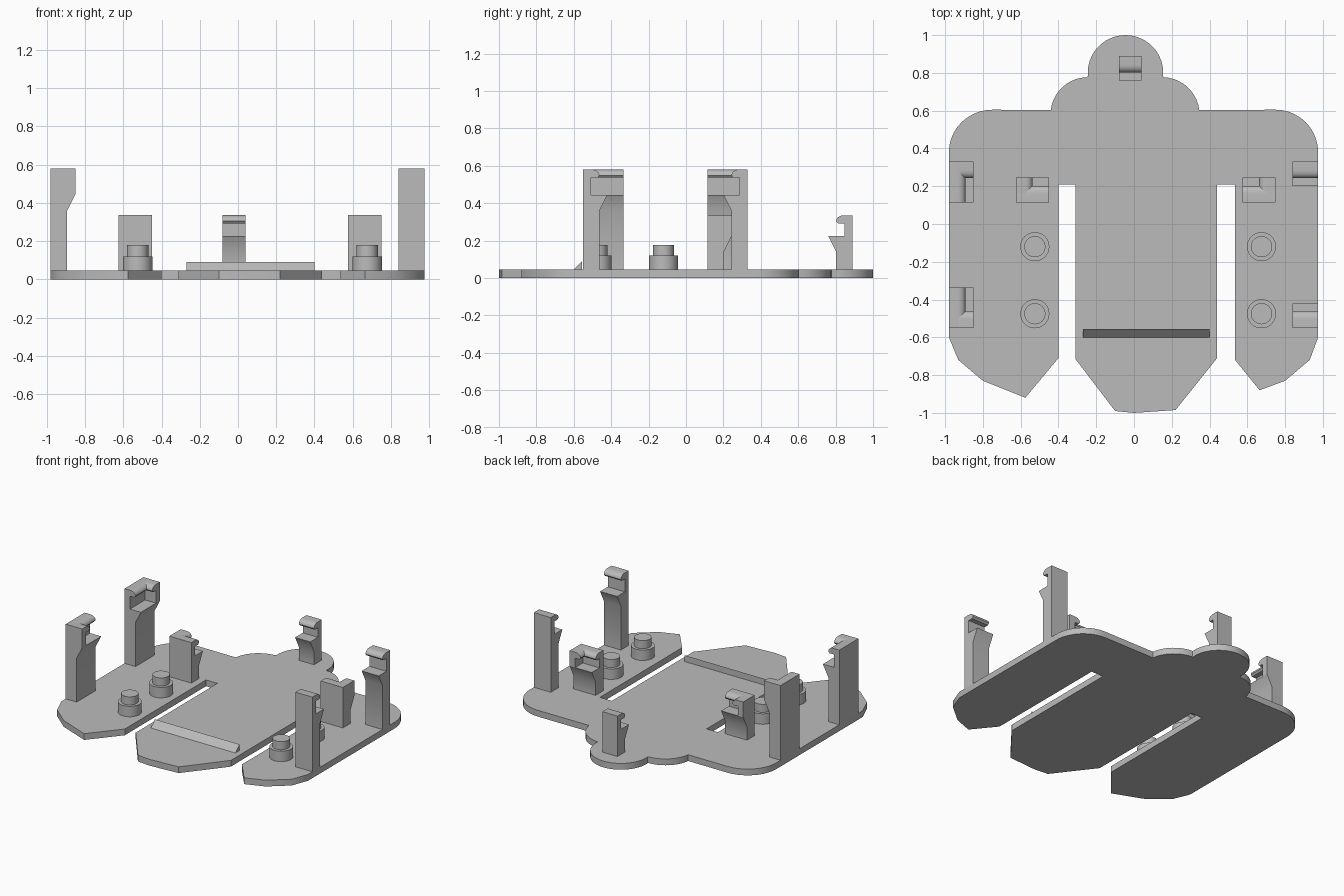
import bpy, bmesh, math
from mathutils import Vector

cube = bpy.data.objects.get("Cube")
if cube:
    bpy.data.objects.remove(cube, do_unlink=True)

grey = bpy.data.materials.new("plain grey")
grey.use_nodes = True
COLOUR = (0.5, 0.5, 0.5, 1)
grey.diffuse_color = COLOUR
grey.node_tree.nodes["Principled BSDF"].inputs["Base Color"].default_value = COLOUR

PLATE = 0.045   # plate thickness
WALL = 0.043    # clip wall behind the slot
LIP = 0.087     # clip lip and stem depth
SHELF = 0.13    # clip shelf depth
UP = Vector((0, 0, 1))


def prism(bm, points, sweep):
    """Sweep a closed outline of 3D points along a vector."""
    verts = [bm.verts.new(p) for p in points]
    face = bm.faces.new(verts)
    ext = bmesh.ops.extrude_face_region(bm, geom=[face])
    moved = [g for g in ext["geom"] if isinstance(g, bmesh.types.BMVert)]
    bmesh.ops.translate(bm, verts=moved, vec=sweep)


def finish(bm, name):
    bmesh.ops.recalc_face_normals(bm, faces=bm.faces)
    mesh = bpy.data.meshes.new(name)
    bm.to_mesh(mesh)
    bm.free()
    mesh.materials.append(grey)
    obj = bpy.data.objects.new(name, mesh)
    bpy.context.collection.objects.link(obj)
    bpy.ops.object.select_all(action="DESELECT")
    obj.select_set(True)
    bpy.context.view_layer.objects.active = obj
    bpy.ops.object.shade_smooth_by_angle(angle=math.radians(30))


def arc(cx, cy, rx, ry, start, end, steps):
    return [(cx + rx * math.cos(math.radians(start + (end - start) * i / steps)),
             cy + ry * math.sin(math.radians(start + (end - start) * i / steps)))
            for i in range(steps + 1)]


# Base plate: lobed back, rounded shoulders, three pointed fingers
outline = arc(-0.045, 0.8, 0.2, 0.2, -5, 185, 24)
outline += arc(-0.245, 0.58, 0.197, 0.197, 92, 173, 10)
outline += arc(-0.75, 0.38, 0.23, 0.225, 90, 180, 10)
outline += [(-0.98, -0.6), (-0.93, -0.72), (-0.8, -0.83), (-0.575, -0.92),
            (-0.4, -0.71), (-0.4, 0.21), (-0.31, 0.21), (-0.31, -0.715),
            (-0.1, -0.99), (0, -1), (0.22, -0.985), (0.44, -0.71),
            (0.44, 0.21), (0.535, 0.21), (0.535, -0.72), (0.665, -0.88),
            (0.8, -0.83), (0.93, -0.72), (0.975, -0.6)]
outline += arc(0.75, 0.38, 0.225, 0.225, 0, 90, 10)
outline += arc(0.15, 0.58, 0.197, 0.197, 7, 88, 10)
bm = bmesh.new()
prism(bm, [Vector((x, y, 0)) for x, y in outline], UP * PLATE)
finish(bm, "base_plate")


def clip(name, origin, facing, along, length, shelf_z, top_z, cornered=False):
    """Clip post: stem, flared shelf, slot and rounded lip."""
    start, u, v = (Vector((*p, 0)) for p in (origin, facing, along))
    slot_z = top_z - 0.043
    lip = [(WALL, shelf_z), (WALL, slot_z), (LIP - 0.01, slot_z)]
    lip += arc(LIP - 0.04, slot_z + 0.012, 0.04, top_z - slot_z - 0.012, 0, 90, 6)
    lip += [(0, top_z)]
    stem = [(0, PLATE), (LIP, PLATE), (LIP, shelf_z - 0.085), (SHELF, shelf_z)]
    bm = bmesh.new()
    prism(bm, [start + u * a + UP * z for a, z in stem + lip], v * length)
    # Second lip closing one end
    if cornered:
        end = [(0, shelf_z)] + lip
        prism(bm, [start + v * a + UP * z for a, z in end], u * SHELF)
    finish(bm, name)


TALL = (0.445, 0.58)
SHORT = (0.225, 0.335)
clip("right_front_corner_clip", (-0.98, -0.55), (1, 0), (0, 1), 0.215, *TALL, True)
clip("right_back_corner_clip", (-0.98, 0.33), (1, 0), (0, -1), 0.215, *TALL, True)
clip("left_front_clip", (0.84, -0.55), (0, 1), (1, 0), 0.135, *TALL)
clip("left_back_clip", (0.84, 0.33), (0, -1), (1, 0), 0.135, *TALL)
clip("right_short_clip", (-0.625, 0.115), (0, 1), (1, 0), 0.175, *SHORT, True)
clip("left_short_clip", (0.75, 0.115), (0, 1), (-1, 0), 0.175, *SHORT, True)
clip("tongue_clip", (-0.08, 0.89), (0, -1), (1, 0), 0.12, *SHORT)

# Wedge bar across the middle finger
bm = bmesh.new()
prism(bm, [Vector((-0.27, y, z)) for y, z in
           ((-0.6, PLATE), (-0.555, PLATE), (-0.555, 0.09))], Vector((0.67, 0, 0)))
finish(bm, "wedge_bar")

# Stepped bosses on the outer fingers
for side, x in (("right", -0.525), ("left", 0.675)):
    for place, y in (("front", -0.475), ("back", -0.12)):
        bm = bmesh.new()
        for radius, low, high in ((0.077, PLATE, 0.12), (0.056, 0.12, 0.178)):
            ring = arc(x, y, radius, radius, 0, 360, 32)[:-1]
            prism(bm, [Vector((*p, low)) for p in ring], UP * (high - low))
        finish(bm, f"{side}_{place}_boss")
